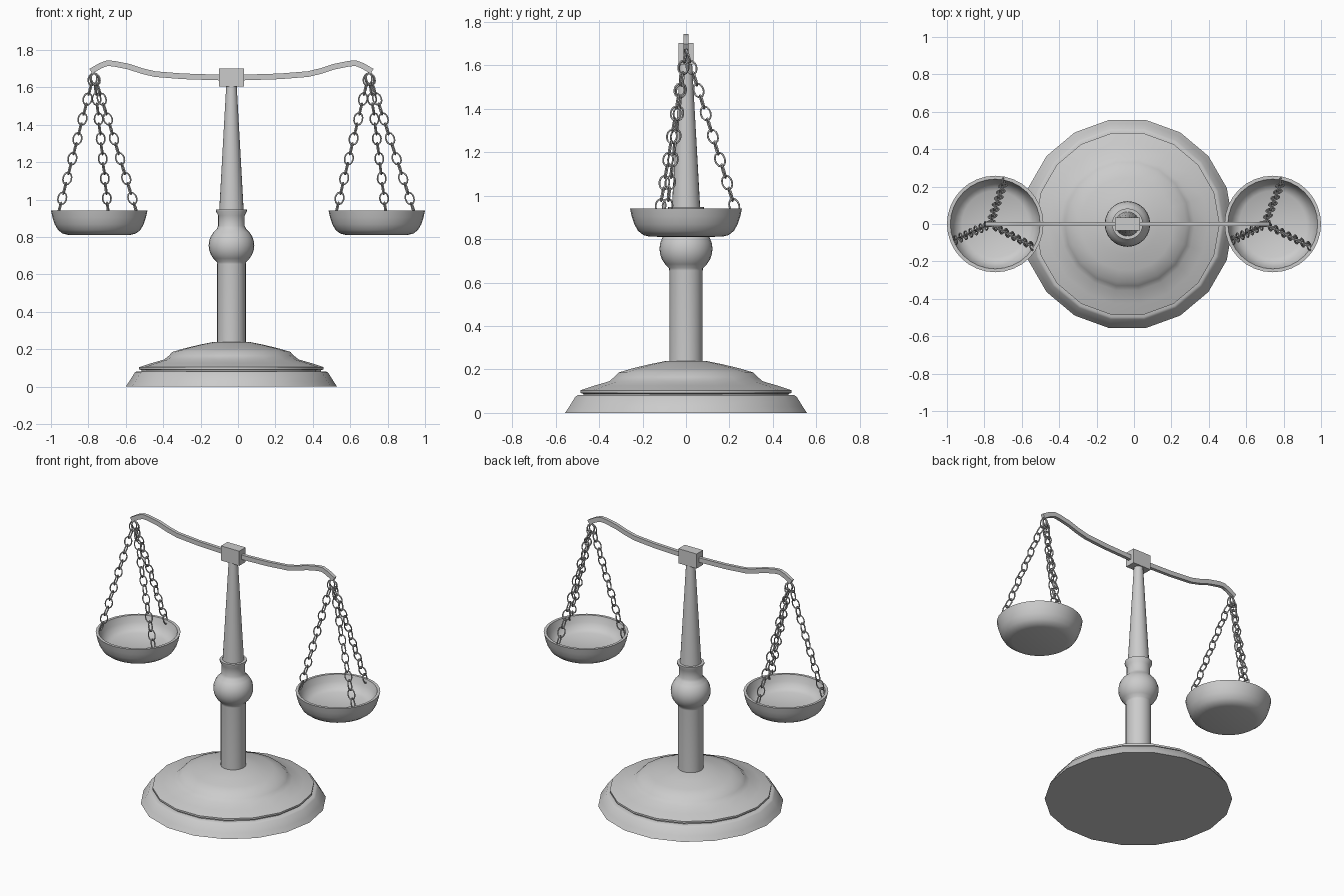
import bpy, bmesh
from math import cos, sin, pi, radians
from mathutils import Vector, Matrix

if "Cube" in bpy.data.objects:
    bpy.data.objects.remove(bpy.data.objects["Cube"])

CX = -0.035      # stand axis
PAN_X = 0.742    # pan centres
HOOK = 0.735     # beam hook distance from the stand axis


def finish(name, bm, smooth=True, angle=40):
    bmesh.ops.recalc_face_normals(bm, faces=bm.faces)
    me = bpy.data.meshes.new(name)
    bm.to_mesh(me)
    bm.free()
    ob = bpy.data.objects.new(name, me)
    bpy.context.collection.objects.link(ob)
    if smooth:
        bpy.ops.object.select_all(action='DESELECT')
        ob.select_set(True)
        bpy.context.view_layer.objects.active = ob
        bpy.ops.object.shade_smooth_by_angle(angle=radians(angle))
    return ob


def lathe(name, profile, x, sides, angle=40):
    """Spin an (r, z) profile around a vertical axis at x."""
    bm = bmesh.new()
    rings = []
    for r, z in profile:
        if r == 0:
            rings.append([bm.verts.new((x, 0, z))] * sides)
        else:
            rings.append([bm.verts.new((x + r * cos(2 * pi * i / sides),
                                        r * sin(2 * pi * i / sides), z))
                          for i in range(sides)])
    for a, b in zip(rings, rings[1:]):
        for i in range(sides):
            j = (i + 1) % sides
            bm.faces.new(list(dict.fromkeys((a[i], a[j], b[j], b[i]))))
    return finish(name, bm, angle=angle)


# stepped base
lathe("base", [(0, 0), (0.565, 0), (0.545, 0.03), (0.517, 0.075), (0.505, 0.082),
               (0.48, 0.082), (0.48, 0.088), (0.493, 0.092), (0.493, 0.104),
               (0.43, 0.125), (0.36, 0.145), (0.335, 0.165), (0.315, 0.186),
               (0.25, 0.205), (0.166, 0.225), (0.10, 0.238), (0, 0.24)], CX, 18)

# lower column with bulb and collar
bulb = [(0.122 * cos(t), 0.755 + 0.115 * sin(t))
        for t in [radians(-50 + 12.5 * k) for k in range(9)]]
lathe("column", [(0, 0.2), (0.077, 0.2), (0.077, 0.655)] + bulb +
      [(0.071, 0.86), (0.071, 0.915), (0.083, 0.938), (0.083, 0.947), (0, 0.947)], CX, 24)

# tapered upper post
lathe("post", [(0, 0.93), (0.066, 0.93), (0.028, 1.61), (0, 1.61)], CX, 24)

# centre block
bm = bmesh.new()
bmesh.ops.create_cube(bm, size=1, matrix=Matrix.Translation((CX, 0, 1.653)) @
                      Matrix.Diagonal((0.135, 0.068, 0.098, 1)))
finish("beam_block", bm, smooth=False)

# curved beam: right-hand half outline (distance, centre height), mirrored
half = [(0.07, 1.653), (0.26, 1.659), (0.41, 1.671), (0.48, 1.688), (0.55, 1.711),
        (0.63, 1.727), (0.665, 1.729), (0.70, 1.716), (0.752, 1.686)]
path = [(-d, z) for d, z in reversed(half)] + half
bm = bmesh.new()
rings = []
for k, (d, z) in enumerate(path):
    p, q = path[max(k - 1, 0)], path[min(k + 1, len(path) - 1)]
    t = Vector((q[0] - p[0], 0, q[1] - p[1])).normalized()
    n = Vector((-t.z, 0, t.x))
    c = Vector((CX + d, 0, z))
    rings.append([bm.verts.new(c + n * u * 0.015 + Vector((0, v * 0.011, 0)))
                  for u, v in ((1, 1), (1, -1), (-1, -1), (-1, 1))])
for a, b in zip(rings, rings[1:]):
    for i in range(4):
        j = (i + 1) % 4
        bm.faces.new((a[i], a[j], b[j], b[i]))
bm.faces.new(rings[0])
bm.faces.new(rings[-1])
finish("beam", bm)


def add_link(bm, mat, major=14, minor=6, length=0.033, width=0.023, wire=0.0042):
    """Oval wire link lying in the local x-z plane."""
    rings = []
    for i in range(major):
        a = 2 * pi * i / major
        c = Vector((width * cos(a), 0, length * sin(a)))
        out = Vector((cos(a), 0, sin(a)))
        rings.append([bm.verts.new(mat @ (c + out * wire * cos(2 * pi * j / minor) +
                                          Vector((0, wire * sin(2 * pi * j / minor), 0))))
                      for j in range(minor)])
    for i in range(major):
        a, b = rings[i], rings[(i + 1) % major]
        for j in range(minor):
            k = (j + 1) % minor
            bm.faces.new((a[j], a[k], b[k], b[j]))


LINKS = 14
for side, s in (("left", -1), ("right", 1)):
    # hollow pan
    lathe(side + "_pan", [(0, 0.81), (0.165, 0.811), (0.195, 0.818), (0.22, 0.837),
                          (0.238, 0.868), (0.25, 0.905), (0.258, 0.942), (0.24, 0.942),
                          (0.228, 0.90), (0.208, 0.868), (0.178, 0.85), (0, 0.85)],
          s * PAN_X, 32)
    # three chains from the beam hook down to the pan rim
    top = Vector((CX + s * HOOK, 0, 1.672))
    for n, ang in enumerate((78, 202, 329)):
        a = radians(ang)
        end = Vector((s * PAN_X + 0.236 * cos(a), 0.236 * sin(a), 0.925))
        d = (end - top).normalized()
        total = (end - top).length
        tilt = Vector((0, 0, -1)).rotation_difference(d).to_matrix().to_4x4()
        bm = bmesh.new()
        for k in range(LINKS):
            pos = top + d * (0.03 + (total - 0.06) * k / (LINKS - 1))
            turn = Matrix.Rotation(pi / 2 * (k % 2) + radians(10), 4, 'Z')
            add_link(bm, Matrix.Translation(pos) @ tilt @ turn)
        finish(f"{side}_chain_{n + 1}", bm, angle=70)
